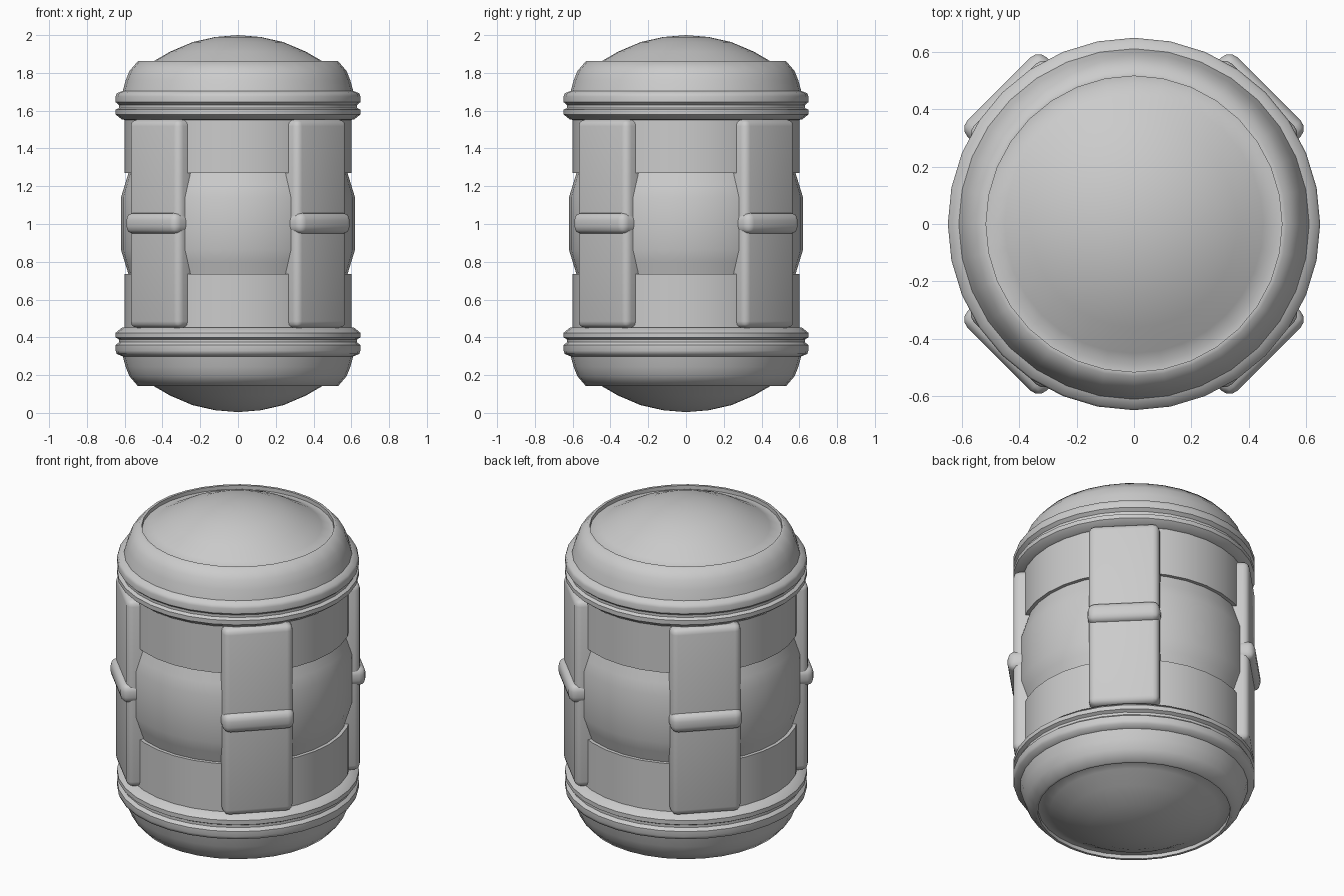
import bpy, bmesh, math
from mathutils import Matrix, Vector

if "Cube" in bpy.data.objects:
    bpy.data.objects.remove(bpy.data.objects["Cube"])

MID = 1.002  # mirror height between the two caps


def finish(bm, name, angle=40):
    bmesh.ops.recalc_face_normals(bm, faces=bm.faces)
    mesh = bpy.data.meshes.new(name)
    bm.to_mesh(mesh)
    bm.free()
    obj = bpy.data.objects.new(name, mesh)
    bpy.context.collection.objects.link(obj)
    bpy.ops.object.select_all(action='DESELECT')
    obj.select_set(True)
    bpy.context.view_layer.objects.active = obj
    bpy.ops.object.shade_smooth_by_angle(angle=math.radians(angle))
    return obj


def lathe(name, profile, flip=False, angle=40):
    """Revolve (radius, height) points in 32 steps; flip mirrors about MID."""
    bm = bmesh.new()
    pts = [(r, 2 * MID - z if flip else z) for r, z in profile]
    verts = [bm.verts.new((r, 0, z)) for r, z in pts]
    edges = [bm.edges.new(p) for p in zip(verts, verts[1:])]
    bmesh.ops.spin(bm, geom=verts + edges, cent=(0, 0, 0), axis=(0, 0, 1),
                   angle=math.tau, steps=32)
    bmesh.ops.remove_doubles(bm, verts=bm.verts, dist=1e-4)
    return finish(bm, name, angle)


def rounded_block(name, depth, width, z0, z1, outer, bevel, angle):
    """Bevelled box whose outer face sits at the given radius and angle."""
    bm = bmesh.new()
    bmesh.ops.create_cube(bm, size=1)
    bmesh.ops.scale(bm, vec=Vector((depth, width, z1 - z0)), verts=bm.verts)
    bmesh.ops.bevel(bm, geom=bm.edges[:], offset=bevel, segments=3,
                    profile=0.5, affect='EDGES')
    bmesh.ops.translate(bm, vec=Vector((outer - depth / 2, 0, (z0 + z1) / 2)),
                        verts=bm.verts)
    bmesh.ops.rotate(bm, cent=(0, 0, 0), verts=bm.verts,
                     matrix=Matrix.Rotation(angle, 3, 'Z'))
    return finish(bm, name)


# central barrel with a bulging waist
lathe("barrel", [(0.60, 0.43), (0.60, 0.735), (0.58, 0.735), (0.60, 0.80),
                 (0.62, 0.865), (0.62, 1.14), (0.60, 1.205), (0.58, 1.27),
                 (0.60, 1.27), (0.60, 1.57)], angle=30)

# domed end caps with double rims
dome = [(0, 2.0), (0.12, 1.99), (0.24, 1.963), (0.36, 1.912), (0.45, 1.86),
        (0.49, 1.84), (0.515, 1.84)]
rim = [(0.515, 1.84), (0.515, 1.862), (0.53, 1.862), (0.575, 1.81),
       (0.595, 1.76), (0.61, 1.705), (0.642, 1.692), (0.648, 1.675),
       (0.648, 1.645), (0.63, 1.63), (0.63, 1.615), (0.648, 1.605),
       (0.648, 1.58), (0.615, 1.553), (0.58, 1.55)]
for label, flip in (("top", False), ("bottom", True)):
    lathe(label + "_dome", dome, flip)
    lathe(label + "_cap", rim, flip, 50)

# four diagonal struts, each wrapped by a clamp band
for i in range(4):
    a = math.radians(45 + 90 * i)
    rounded_block(f"strut_{i + 1}", 0.16, 0.38, 0.45, 1.553, 0.635, 0.035, a)
    rounded_block(f"clamp_band_{i + 1}", 0.19, 0.39, 0.947, 1.06, 0.665, 0.04, a)
